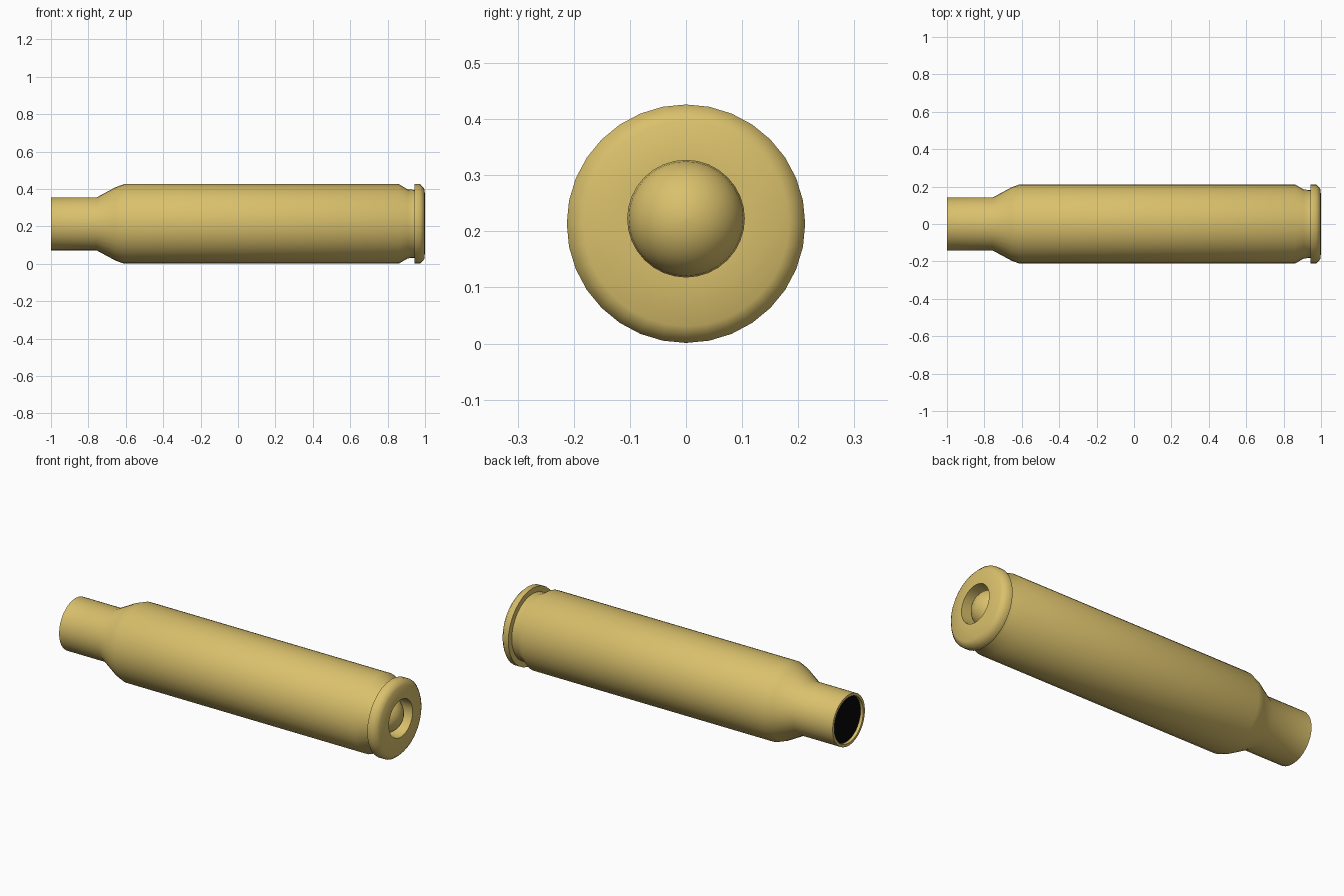
import bpy, bmesh, math

if "Cube" in bpy.data.objects:
    bpy.data.objects.remove(bpy.data.objects["Cube"])

SIDES = 32
AXIS_Z = 0.2135


def material(name, rgb):
    m = bpy.data.materials.new(name)
    m.diffuse_color = (*rgb, 1)
    m.use_nodes = True
    m.node_tree.nodes["Principled BSDF"].inputs["Base Color"].default_value = m.diffuse_color
    return m


brass = material("brass", (0.70, 0.53, 0.15))
black = material("black", (0.002, 0.002, 0.002))


def lathe(name, profile, mat, cap_start=False, cap_end=False):
    """Spin (x, radius, lift) rings around the long axis."""
    bm = bmesh.new()
    rings = []
    for x, r, lift in profile:
        ring = []
        for i in range(SIDES):
            a = 2 * math.pi * i / SIDES
            ring.append(bm.verts.new((x, r * math.sin(a), AXIS_Z + lift + r * math.cos(a))))
        rings.append(ring)
    for a, b in zip(rings, rings[1:]):
        for i in range(SIDES):
            j = (i + 1) % SIDES
            bm.faces.new((a[i], b[i], b[j], a[j]))
    if cap_start:
        bm.faces.new(rings[0])
    if cap_end:
        bm.faces.new(rings[-1][::-1])
    me = bpy.data.meshes.new(name)
    bm.to_mesh(me)
    bm.free()
    me.materials.append(mat)
    ob = bpy.data.objects.new(name, me)
    bpy.context.collection.objects.link(ob)
    bpy.ops.object.select_all(action='DESELECT')
    ob.select_set(True)
    bpy.context.view_layer.objects.active = ob
    bpy.ops.object.shade_smooth_by_angle(angle=math.radians(60))
    return ob


LIFT = 0.009      # the primer sits slightly above the axis
PRIMER_R = 0.104

# Casing: inner lip, neck, shoulder, body, groove, rim, base face and primer pocket
lathe("casing", [
    (-0.975, 0.126, 0), (-1.0, 0.127, 0), (-1.0, 0.142, 0),
    (-0.755, 0.142, 0), (-0.655, 0.196, 0), (-0.61, 0.2125, 0),
    (0.86, 0.2125, 0), (0.908, 0.184, 0), (0.943, 0.182, 0),
    (0.943, 0.2125, 0), (0.974, 0.2125, 0), (0.99, 0.196, 0), (0.998, 0.183, 0),
    (1.0, PRIMER_R, LIFT), (0.89, PRIMER_R, LIFT),
], brass)

# Dark disc just inside the mouth
lathe("mouth_opening", [(-0.984, 0.1262, 0), (-0.97, 0.1262, 0)], black, cap_start=True)

# Domed primer sunk in its pocket
dome = []
for k in range(9):
    t = math.pi / 2 * k / 8
    dome.append((0.893 + PRIMER_R * math.sin(t), max(PRIMER_R * math.cos(t), 0.001), LIFT))
lathe("primer", dome, brass, cap_end=True)

# Make every shell face outward consistently
for ob in bpy.data.objects:
    bm = bmesh.new()
    bm.from_mesh(ob.data)
    bmesh.ops.recalc_face_normals(bm, faces=bm.faces)
    # the widest-facing side face must point away from the axis
    f = max(bm.faces, key=lambda q: q.calc_center_median().z)
    if f.normal.z < 0:
        bmesh.ops.reverse_faces(bm, faces=bm.faces)
    bm.to_mesh(ob.data)
    bm.free()
